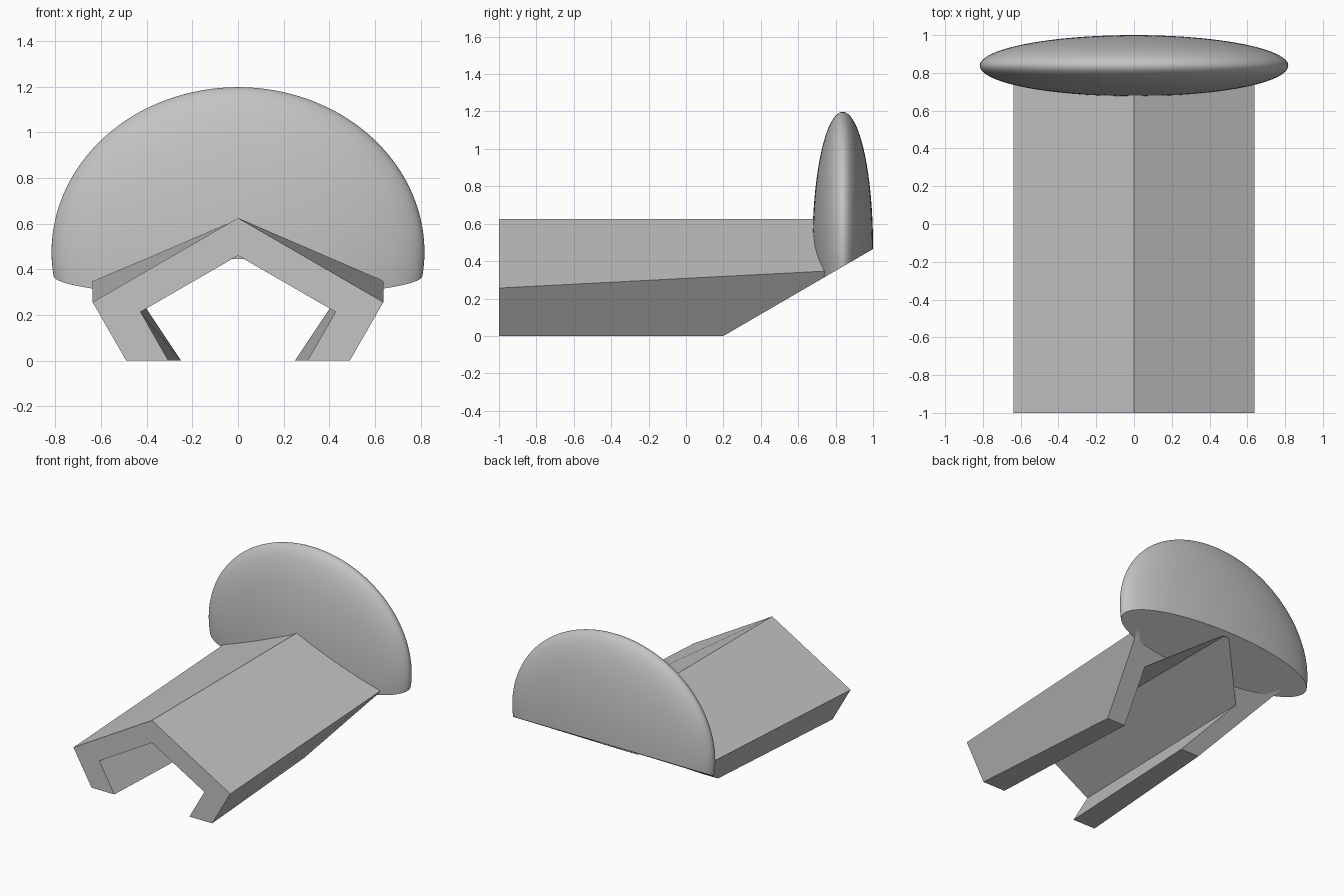
import bpy, bmesh, math

if "Cube" in bpy.data.objects:
    bpy.data.objects.remove(bpy.data.objects["Cube"])

grey = bpy.data.materials.new("plain grey")
grey.diffuse_color = (0.55, 0.55, 0.55, 1)
grey.use_nodes = True
grey.node_tree.nodes["Principled BSDF"].inputs["Base Color"].default_value = grey.diffuse_color
SLANT = 0.581  # rise of the slanted underside at the back


def add_object(name, bm):
    bmesh.ops.recalc_face_normals(bm, faces=bm.faces[:])
    mesh = bpy.data.meshes.new(name)
    bm.to_mesh(mesh)
    bm.free()
    mesh.materials.append(grey)
    obj = bpy.data.objects.new(name, mesh)
    bpy.context.scene.collection.objects.link(obj)
    return obj


def loft(sections):
    """Closed solid through rings of equal point count."""
    bm = bmesh.new()
    rings = [[bm.verts.new(p) for p in s] for s in sections]
    n = len(rings[0])
    for a, b in zip(rings, rings[1:]):
        for i in range(n):
            j = (i + 1) % n
            bm.faces.new((a[i], a[j], b[j], b[i]))
    bm.faces.new(rings[0])
    bm.faces.new(rings[-1])
    return bm


def cut_underside(bm):
    """Slice away everything below the slanted plane and close the cut."""
    bmesh.ops.bisect_plane(bm, geom=bm.verts[:] + bm.edges[:] + bm.faces[:], dist=1e-5,
                           plane_co=(0, 0.2, 0), plane_no=(0, SLANT, -1), clear_outer=True)
    rim = [e for e in bm.edges if e.is_boundary]
    for f in bmesh.ops.holes_fill(bm, edges=rim, sides=0)["faces"]:
        f.smooth = False


def inner_half(y):
    """Right-hand channel corner and foot at y."""
    t = y + 1
    xc = 0.427 - 0.016 * t
    return (xc, 0.46 - 0.577 * xc), (0.305 - 0.046 * t, 0)


# Ridged body: eaves rise and legs draw in towards the back
def body_ring(y):
    t = y + 1
    corner, foot = inner_half(y)
    half = [(0.637, 0.256 + 0.052 * t), (0.49 - 0.075 * t, 0), foot, corner]
    return ([(0, y, 0.625)] + [(x, y, z) for x, z in half] + [(0, y, 0.46)]
            + [(-x, y, z) for x, z in reversed(half)])


# Channel: the hollow continued through the shield
def channel_ring(y):
    (xc, zc), (xb, _) = inner_half(y)
    k = 1 + 0.1 / zc
    half = [(xc, zc), (xc + (xb - xc) * k, -0.1)]
    return ([(0, y, 0.46)] + [(x, y, z) for x, z in half]
            + [(-x, y, z) for x, z in reversed(half)])


bm = loft([body_ring(-1), body_ring(0.8)])
cut_underside(bm)
add_object("ridged_channel", bm)

# Flattened rounded shield across the back
bm = bmesh.new()
bmesh.ops.create_uvsphere(bm, u_segments=96, v_segments=64, radius=1)
for v in bm.verts:
    v.co = (v.co.x * 0.817, 0.838 + v.co.y * 0.162, 0.475 + v.co.z * 0.723)
for f in bm.faces:
    f.smooth = True
cut_underside(bm)
shield = add_object("shield", bm)

# Hollow out the shield, keeping the first solver that gives a sound result
cutter = add_object("channel_cutter", loft([channel_ring(0.5), channel_ring(0.965)]))
cutter.hide_render = True
mod = shield.modifiers.new("hollow", 'BOOLEAN')
mod.operation = 'DIFFERENCE'
mod.object = cutter
before = len(shield.data.polygons)
hollowed = None
for solver in ('EXACT', 'MANIFOLD', 'FLOAT'):
    try:
        mod.solver = solver
    except TypeError:
        continue
    bpy.context.view_layer.update()
    graph = bpy.context.evaluated_depsgraph_get()
    result = bpy.data.meshes.new_from_object(shield.evaluated_get(graph))
    if len(result.polygons) > before // 3 and len(result.polygons) != before:
        hollowed = result
        break
shield.modifiers.clear()
if hollowed:
    shield.data = hollowed
bpy.data.objects.remove(cutter)
shield.data.set_sharp_from_angle(angle=math.radians(30))
